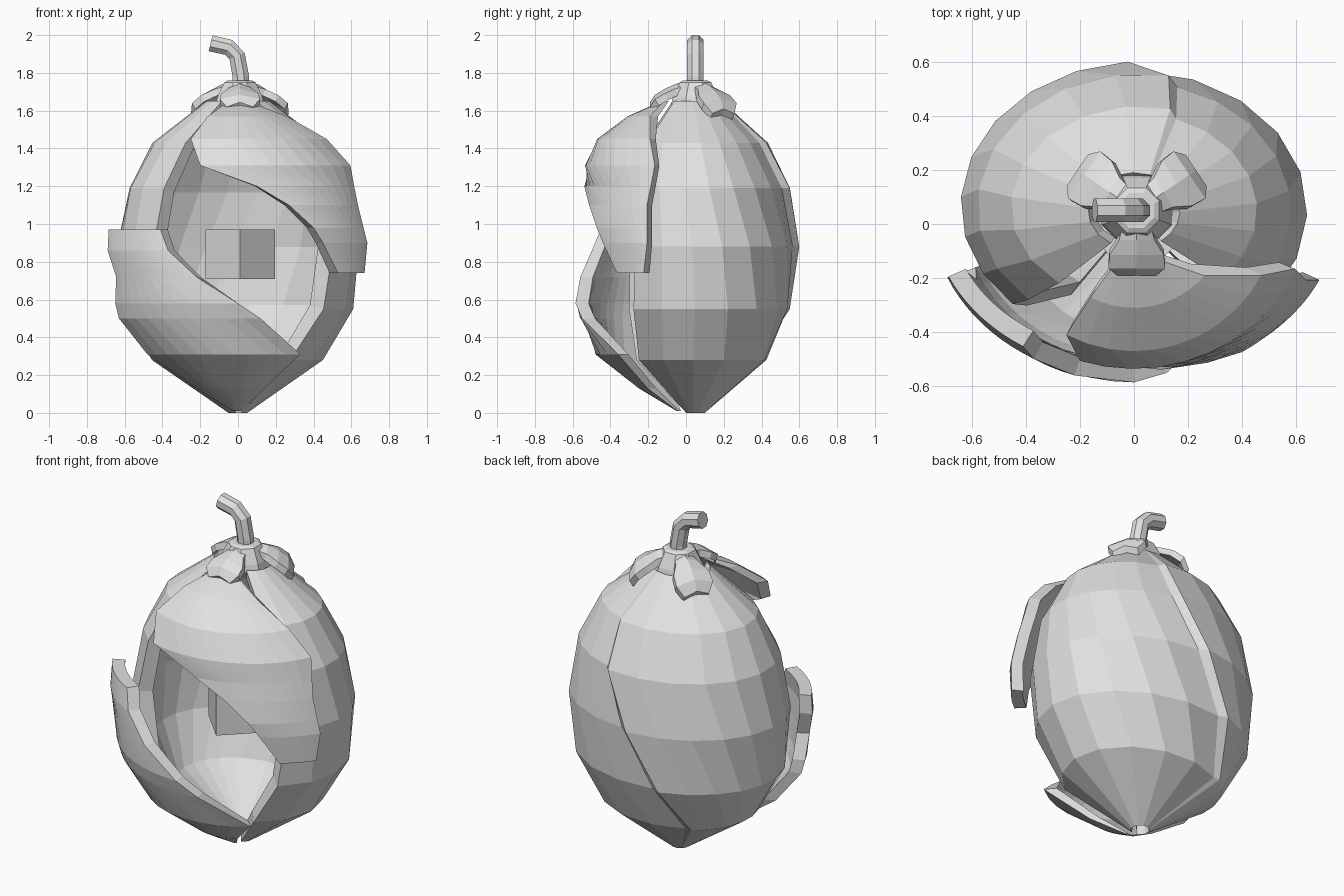
import bpy, bmesh, math
from mathutils import Vector

if "Cube" in bpy.data.objects:
    bpy.data.objects.remove(bpy.data.objects["Cube"])

AXIS_Y = 0.05
husk_grey = bpy.data.materials.new("husk_grey")
husk_grey.diffuse_color = (0.75, 0.75, 0.75, 1)
husk_grey.use_nodes = True
husk_grey.node_tree.nodes["Principled BSDF"].inputs["Base Color"].default_value = husk_grey.diffuse_color


def finish(bm, name):
    bmesh.ops.recalc_face_normals(bm, faces=bm.faces)
    mesh = bpy.data.meshes.new(name)
    bm.to_mesh(mesh)
    bm.free()
    mesh.materials.append(husk_grey)
    obj = bpy.data.objects.new(name, mesh)
    bpy.context.collection.objects.link(obj)
    return obj


def thick_sheet(name, outer, inner):
    """Closed slab between two grids of points with the same size."""
    bm = bmesh.new()
    a = [[bm.verts.new(p) for p in row] for row in outer]
    b = [[bm.verts.new(p) for p in row] for row in inner]
    rows, cols = len(a), len(a[0])
    for i in range(rows - 1):
        for j in range(cols - 1):
            for g in (a, b):
                bm.faces.new((g[i][j], g[i][j + 1], g[i + 1][j + 1], g[i + 1][j]))
        for j in (0, cols - 1):
            bm.faces.new((a[i][j], a[i + 1][j], b[i + 1][j], b[i][j]))
    for i in (0, rows - 1):
        for j in range(cols - 1):
            bm.faces.new((a[i][j], a[i][j + 1], b[i][j + 1], b[i][j]))
    return finish(bm, name)


def loft(name, rings):
    """Capped skin over a list of closed rings."""
    bm = bmesh.new()
    r = [[bm.verts.new(p) for p in ring] for ring in rings]
    n = len(r[0])
    for lo, hi in zip(r, r[1:]):
        for k in range(n):
            bm.faces.new((lo[k], lo[(k + 1) % n], hi[(k + 1) % n], hi[k]))
    bm.faces.new(r[0])
    bm.faces.new(r[-1])
    return finish(bm, name)


def on_ellipse(rx, ry, ang, z):
    return Vector((rx * math.cos(ang), AXIS_Y + ry * math.sin(ang), z))


# Husk body, open at the front, with a spiral overlap seam at the back
# z, radius x, radius y, opening half angle, seam angle, seam step
husk_rings = [
    (0.00, 0.05, 0.05, 20, 130, 0.0),
    (0.28, 0.45, 0.38, 38, 124, 0.025),
    (0.55, 0.61, 0.49, 48, 104, 0.035),
    (0.88, 0.64, 0.515, 52, 88, 0.035),
    (1.19, 0.58, 0.475, 50, 74, 0.035),
    (1.43, 0.455, 0.36, 45, 70, 0.03),
    (1.65, 0.17, 0.14, 36, 66, 0.0),
]
outer, inner = [], []
for z, rx, ry, half, seam, step in husk_rings:
    start, end = -90 + half, 270 - half + 6
    spots = [(start + (seam - start) * k / 7, 0) for k in range(8)]
    spots += [(seam + 4 + (end - seam - 4) * k / 8, step * (1 - 1.5 * k / 8)) for k in range(9)]
    outer.append([on_ellipse(rx + s, ry + s, math.radians(a), z) for a, s in spots])
    zi = 0.85 + (z - 0.85) * 0.93
    inner.append([on_ellipse(rx * 0.84, ry * 0.82, math.radians(a), zi) for a, s in spots])
thick_sheet("husk_body", outer, inner)


# Peeled flaps wrapping the front: rows of z, left x, right x, radius x, radius y
def flap(name, rows, cols=10, thick=0.07):
    out, inn = [], []
    for z, xl, xr, rx, ry in rows:
        a0, a1 = -math.acos(xl / rx), -math.acos(xr / rx)
        t = min(thick, rx * 0.2)
        angles = [a0 + (a1 - a0) * k / cols for k in range(cols + 1)]
        out.append([on_ellipse(rx, ry, a, z) for a in angles])
        inn.append([on_ellipse(rx - t, ry - t, a, z) for a in angles])
    thick_sheet(name, out, inn)


flap("upper_flap", [
    (1.65, -0.05, 0.05, 0.14, 0.18),
    (1.57, -0.16, 0.26, 0.35, 0.36),
    (1.45, -0.25, 0.47, 0.53, 0.52),
    (1.31, -0.20, 0.595, 0.64, 0.585),
    (1.20, 0.10, 0.615, 0.67, 0.595),
    (1.10, 0.27, 0.635, 0.70, 0.61),
    (0.98, 0.40, 0.665, 0.73, 0.625),
    (0.90, 0.45, 0.685, 0.755, 0.61),
    (0.74, 0.53, 0.67, 0.76, 0.58),
], thick=0.065)
flap("lower_flap", [
    (0.97, -0.685, -0.41, 0.75, 0.60),
    (0.86, -0.69, -0.37, 0.75, 0.63),
    (0.72, -0.645, -0.22, 0.72, 0.64),
    (0.58, -0.65, 0.00, 0.70, 0.635),
    (0.50, -0.63, 0.12, 0.68, 0.61),
    (0.31, -0.48, 0.33, 0.52, 0.53),
    (0.13, -0.22, 0.14, 0.26, 0.30),
    (0.01, -0.03, 0.02, 0.06, 0.10),
])

# Cube resting inside the hollow
bm = bmesh.new()
bmesh.ops.create_cube(bm, size=0.26)
core = finish(bm, "inner_cube")
core.location = (0.013, -0.035, 0.84)
core.rotation_euler.z = math.radians(44)

# Calyx collar
loft("calyx_collar", [
    [(0.01 + r * math.cos(math.pi * (k + 0.5) / 4),
      AXIS_Y + r * math.sin(math.pi * (k + 0.5) / 4), z) for k in range(8)]
    for r, z in ((0.14, 1.63), (0.13, 1.67), (0.09, 1.75), (0.07, 1.76))])


# Calyx leaves: reach, height, half width along each leaf
def leaf(name, degrees, reach, droop):
    ang = math.radians(degrees)
    fwd = Vector((math.cos(ang), math.sin(ang), 0))
    side = Vector((-fwd.y, fwd.x, 0))
    top, under = [], []
    for k, (r, z, w) in enumerate([(0.05, 1.757, 0.05), (0.12, 1.74, 0.065),
                                   (0.18, 1.715, 0.10), (0.235, 1.685, 0.105),
                                   (0.265, 1.645, 0.07)]):
        z -= droop * (k / 4) ** 2
        mid = Vector((0.01, AXIS_Y, z)) + fwd * r * reach
        row = [mid + side * w * s - Vector((0, 0, 0.025 * abs(s))) for s in (-1, 0, 1)]
        top.append(row)
        under.append([p - fwd * 0.02 - Vector((0, 0, 0.033)) for p in row])
    thick_sheet(name, top, under)


leaf("leaf_front", -90, 0.91, 0.0)
leaf("leaf_back_right", 34, 1.0, 0.035)
leaf("leaf_back_left", 146, 1.0, 0.035)

# Bent stem, swept in the xz plane
path = [Vector(p) for p in ((0.015, 0, 1.66), (0.015, 0, 1.78), (-0.005, 0, 1.89),
                            (-0.05, 0, 1.935), (-0.145, 0, 1.957))]
rings = []
for i, p in enumerate(path):
    d = (path[min(i + 1, 4)] - path[max(i - 1, 0)]).normalized()
    nrm = Vector((d.z, 0, -d.x))
    rings.append([p + Vector((0, AXIS_Y, 0)) + 0.047 * (
        nrm * math.cos(math.pi * (k + 0.5) / 4)
        + Vector((0, 1, 0)) * math.sin(math.pi * (k + 0.5) / 4)) for k in range(8)])
loft("stem", rings)
